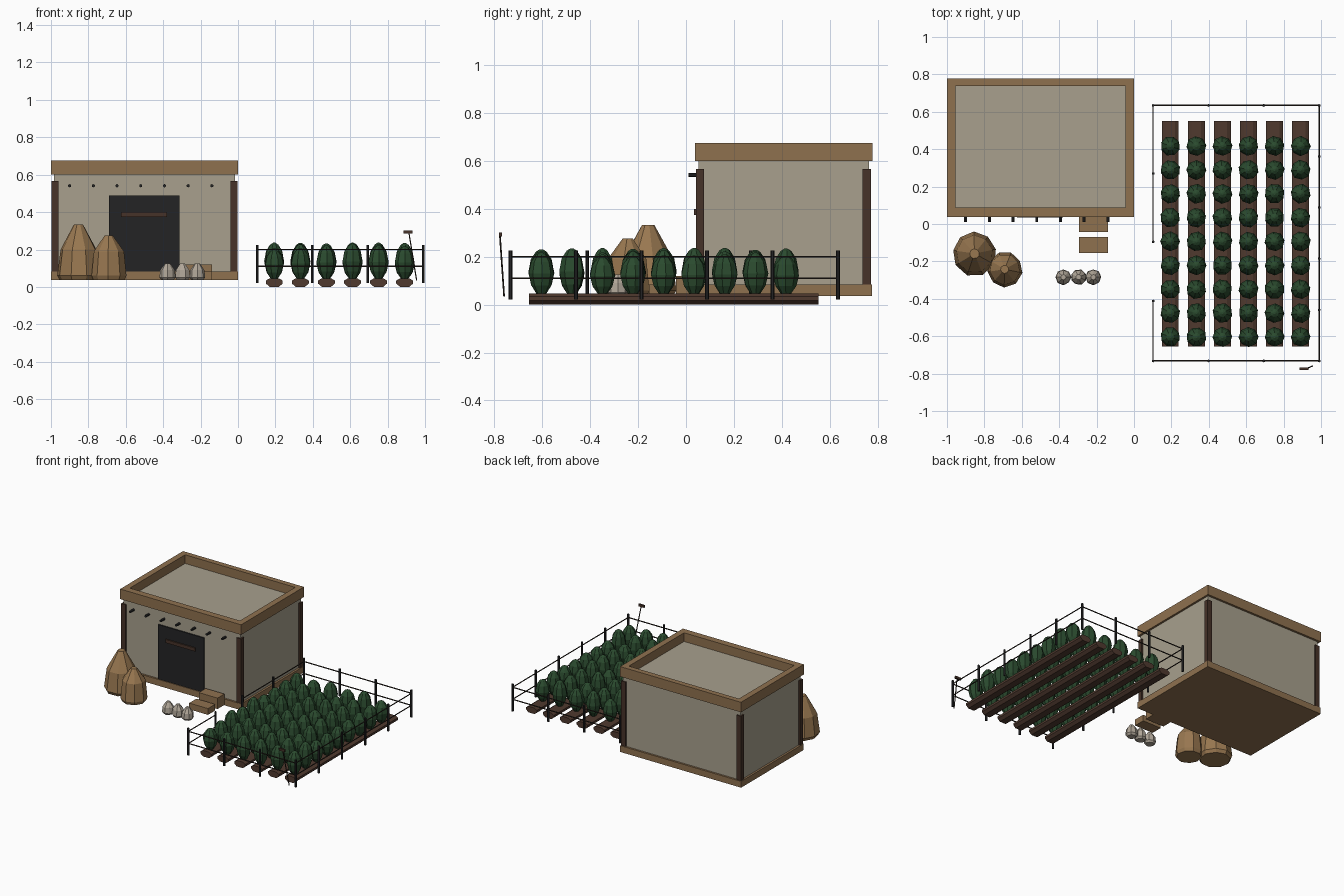
import bpy, bmesh, math, random
from mathutils import Vector

if "Cube" in bpy.data.objects:
    bpy.data.objects.remove(bpy.data.objects["Cube"])

random.seed(4)


def material(name, rgb):
    m = bpy.data.materials.new(name)
    lin = [((c / 255 + 0.055) / 1.055) ** 2.4 for c in rgb]
    m.diffuse_color = (*lin, 1)
    m.use_nodes = True
    m.node_tree.nodes["Principled BSDF"].inputs["Base Color"].default_value = m.diffuse_color
    return m


PLASTER = material("plaster", (168, 160, 141))
TAN = material("tan_wood", (143, 113, 79))
STRAW = material("straw", (152, 119, 80))
BROWN = material("dark_brown_wood", (70, 50, 40))
SOIL = material("soil", (80, 58, 47))
CHARCOAL = material("charcoal", (36, 36, 37))
RAIL = material("rail_wood", (46, 38, 32))
LEAF = material("leaf_green", (42, 74, 46))
SACK = material("sackcloth", (176, 166, 152))


def finish(name, bm, mat):
    bmesh.ops.recalc_face_normals(bm, faces=bm.faces)
    mesh = bpy.data.meshes.new(name)
    bm.to_mesh(mesh)
    bm.free()
    mesh.materials.append(mat)
    ob = bpy.data.objects.new(name, mesh)
    bpy.context.collection.objects.link(ob)
    return ob


def add_box(bm, x0, x1, y0, y1, z0, z1):
    vs = bmesh.ops.create_cube(bm, size=1)["verts"]
    for v in vs:
        v.co = Vector((x0 + (v.co.x + .5) * (x1 - x0),
                       y0 + (v.co.y + .5) * (y1 - y0),
                       z0 + (v.co.z + .5) * (z1 - z0)))


def boxes(name, mat, *dims):
    bm = bmesh.new()
    for d in dims:
        add_box(bm, *d)
    return finish(name, bm, mat)


def add_rod(bm, a, b, r, sides=6):
    a, b = Vector(a), Vector(b)
    vs = bmesh.ops.create_cone(bm, cap_ends=True, segments=sides,
                               radius1=r, radius2=r, depth=(b - a).length)["verts"]
    q = Vector((0, 0, 1)).rotation_difference(b - a)
    for v in vs:
        v.co = q @ v.co + (a + b) / 2


def add_lathe(bm, cx, cy, profile, sides, turn=0, wobble=0):
    """Stack of polygon rings (radius, z) joined into a closed solid."""
    scale = [1 + random.uniform(-wobble, wobble) for _ in range(sides)]
    rings = []
    for r, z in profile:
        rings.append([bm.verts.new((cx + r * scale[i] * math.cos(turn + math.tau * i / sides),
                                    cy + r * scale[i] * math.sin(turn + math.tau * i / sides), z))
                      for i in range(sides)])
    for lo, hi in zip(rings, rings[1:]):
        for i in range(sides):
            j = (i + 1) % sides
            bm.faces.new((lo[i], lo[j], hi[j], hi[i]))
    bm.faces.new(rings[0])
    bm.faces.new(rings[-1])


# House: base slab, walls with flat roof, parapet ring, corner posts
boxes("base_slab", TAN, (-1, 0, .038, .777, .036, .083))
boxes("walls_and_roof", PLASTER, (-.985, -.015, .052, .763, .08, .61))
parapet = bmesh.new()
outer, inner = (-1, 0, .037, .779), (-.955, -.045, .087, .739)
loops = []
for (x0, x1, y0, y1), z in ((outer, .6), (outer, .675), (inner, .675), (inner, .6)):
    loops.append([parapet.verts.new((x, y, z)) for x, y in ((x0, y0), (x1, y0), (x1, y1), (x0, y1))])
for k in range(4):
    a, b = loops[k], loops[(k + 1) % 4]
    for i in range(4):
        j = (i + 1) % 4
        parapet.faces.new((a[i], a[j], b[j], b[i]))
finish("parapet", parapet, TAN)
boxes("corner_posts", BROWN,
      *[(x, x + .037, y, y + .035, .08, .566) for x in (-.996, -.041) for y in (.041, .736)])

# Door with crossbar, and roof beam ends
boxes("door", CHARCOAL, (-.69, -.312, .043, .06, .083, .49))
boxes("door_bar", BROWN, (-.625, -.38, .034, .045, .375, .4))
beams = bmesh.new()
for i in range(7):
    x = -.9 + i * .1267
    add_rod(beams, (x, .01, .541), (x, .06, .541), .009)
finish("beam_ends", beams, CHARCOAL)

# Two steps beside the door
boxes("steps", TAN, (-.295, -.14, -.042, .04, .038, .12), (-.295, -.14, -.155, -.07, .038, .085))

# Straw heaps
heaps = bmesh.new()
add_lathe(heaps, -.853, -.158, [(.105, .036), (.119, .06), (.1, .2), (.026, .333)], 9, .2, .04)
add_lathe(heaps, -.692, -.242, [(.085, .036), (.095, .06), (.082, .19), (.022, .275)], 9, .5, .04)
finish("straw_heaps", heaps, STRAW)

# Grain sacks
sacks = bmesh.new()
for i in range(3):
    add_lathe(sacks, -.377 + i * .08, -.284,
              [(.03, .036), (.042, .05), (.038, .09), (.014, .125)], 8, i * .4, .06)
finish("grain_sacks", sacks, SACK)

# Planting beds: bevelled ridges running front to back
BED_X = [.194 + i * .1394 for i in range(6)]
section = [(-.025, .001), (.025, .001), (.045, .018), (.045, .034),
           (.025, .046), (-.025, .046), (-.045, .034), (-.045, .018)]
beds = bmesh.new()
for cx in BED_X:
    ends = [[beds.verts.new((cx + x, y, z)) for x, z in section] for y in (-.655, .552)]
    for i in range(8):
        j = (i + 1) % 8
        beds.faces.new((ends[0][i], ends[0][j], ends[1][j], ends[1][i]))
    for e in ends:
        beds.faces.new(e)
finish("planting_beds", beds, SOIL)

# Crop plants
crop = bmesh.new()
for cx in BED_X:
    for row in range(9):
        h = random.uniform(.155, .195)
        prof = [(r, .042 + h * t) for r, t in
                ((.018, 0), (.042, .22), (.053, .5), (.043, .78), (.022, .95), (.006, 1))]
        add_lathe(crop, cx, .417 - row * .1276, prof, 8, random.uniform(0, 1), .03)
finish("crop_plants", crop, LEAF)

# Fence: posts and two rails, with a gate opening on the house side
L, R, F, B = .102, .99, -.732, .634
posts = [(x, y) for x in (L, .398, .694, R) for y in (F, B)]
posts += [(R, F + (B - F) * i / 5) for i in range(1, 5)]
posts += [(L, .27), (L, -.095), (L, -.412)]
pm = bmesh.new()
for x, y in posts:
    add_rod(pm, (x, y, .022), (x, y, .225), .008)
finish("fence_posts", pm, CHARCOAL)
rm = bmesh.new()
runs = [((L, F), (R, F)), ((L, B), (R, B)), ((R, F), (R, B)), ((L, B), (L, -.095)), ((L, -.412), (L, F))]
for a, b in runs:
    for z in (.11, .2):
        add_rod(rm, (*a, z), (*b, z), .004)
finish("fence_rails", rm, RAIL)

# Hoe leaning by the fence
hoe = bmesh.new()
add_rod(hoe, (.955, -.759, .035), (.913, -.777, .295), .0035)
finish("hoe_handle", hoe, RAIL)
boxes("hoe_head", BROWN, (.884, .932, -.781, -.768, .285, .302))
